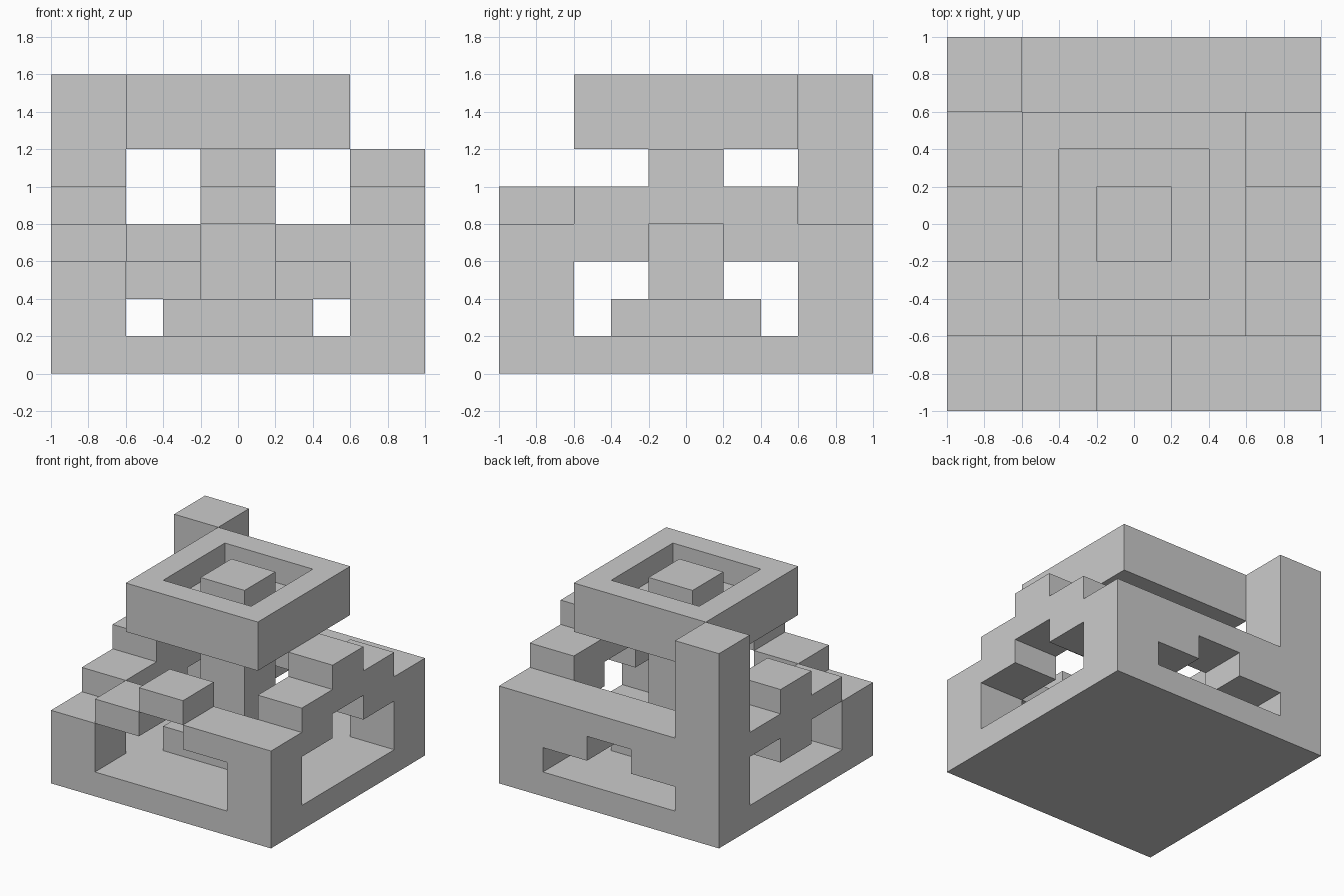
import bpy, bmesh, math
from mathutils import Vector

if "Cube" in bpy.data.objects:
    bpy.data.objects.remove(bpy.data.objects["Cube"])

U = 0.2  # everything sits on a 0.2 grid; boxes below are in grid units


def box(x0, x1, y0, y1, z0, z1):
    return {(x, y, z) for x in range(x0, x1) for y in range(y0, y1) for z in range(z0, z1)}


parts = {}

# Courtyard: base slab
court = box(-5, 5, -5, 5, 0, 1)

# Four corner posts of different heights
for x, y, top in ((-5, -5, 3), (3, -5, 4), (3, 3, 4), (-5, 3, 8)):
    court |= box(x, x + 2, y, y + 2, 1, top)

# Three stepped blocks across each wall: (start, bottom, top)
front = ((-3, 3, 4), (-1, 4, 5), (1, 3, 4))
back = ((-3, 2, 4), (-1, 3, 4), (1, 2, 4))
left = ((-3, 3, 4), (-1, 2, 5), (1, 3, 4))
right = ((-3, 3, 5), (-1, 4, 6), (1, 3, 5))
for wall, y in ((front, -5), (back, 3)):
    for s, lo, hi in wall:
        court |= box(s, s + 2, y, y + 2, lo, hi)
for wall, x in ((left, -5), (right, 3)):
    for s, lo, hi in wall:
        court |= box(x, x + 2, s, s + 2, lo, hi)
parts["walled_courtyard"] = court

# Centre: plinth, column and the recessed square tray around its top
tray = box(-3, 3, -3, 3, 6, 8) - box(-2, 2, -2, 2, 7, 8)
parts["centre_pedestal"] = box(-2, 2, -2, 2, 1, 2) | box(-1, 1, -1, 1, 2, 8) | tray

solid = set().union(*parts.values())


def build(name, cells):
    """Skin the exposed sides of the cells, then merge flat areas."""
    bm = bmesh.new()
    cache = {}

    def vert(p):
        if p not in cache:
            cache[p] = bm.verts.new(Vector(p) * U)
        return cache[p]

    for c in cells:
        for axis in range(3):
            for side in (0, 1):
                n = list(c)
                n[axis] += 1 if side else -1
                if tuple(n) in solid:
                    continue
                ring = []
                for a, b in ((0, 0), (1, 0), (1, 1), (0, 1)):
                    p = list(c)
                    p[axis] += side
                    p[(axis + 1) % 3] += a
                    p[(axis + 2) % 3] += b
                    ring.append(vert(tuple(p)))
                bm.faces.new(ring if side else ring[::-1])
    bmesh.ops.dissolve_limit(bm, angle_limit=math.radians(1),
                             verts=bm.verts[:], edges=bm.edges[:])
    mesh = bpy.data.meshes.new(name)
    bm.to_mesh(mesh)
    bm.free()
    bpy.context.collection.objects.link(bpy.data.objects.new(name, mesh))


for part_name, part_cells in parts.items():
    build(part_name, part_cells)
